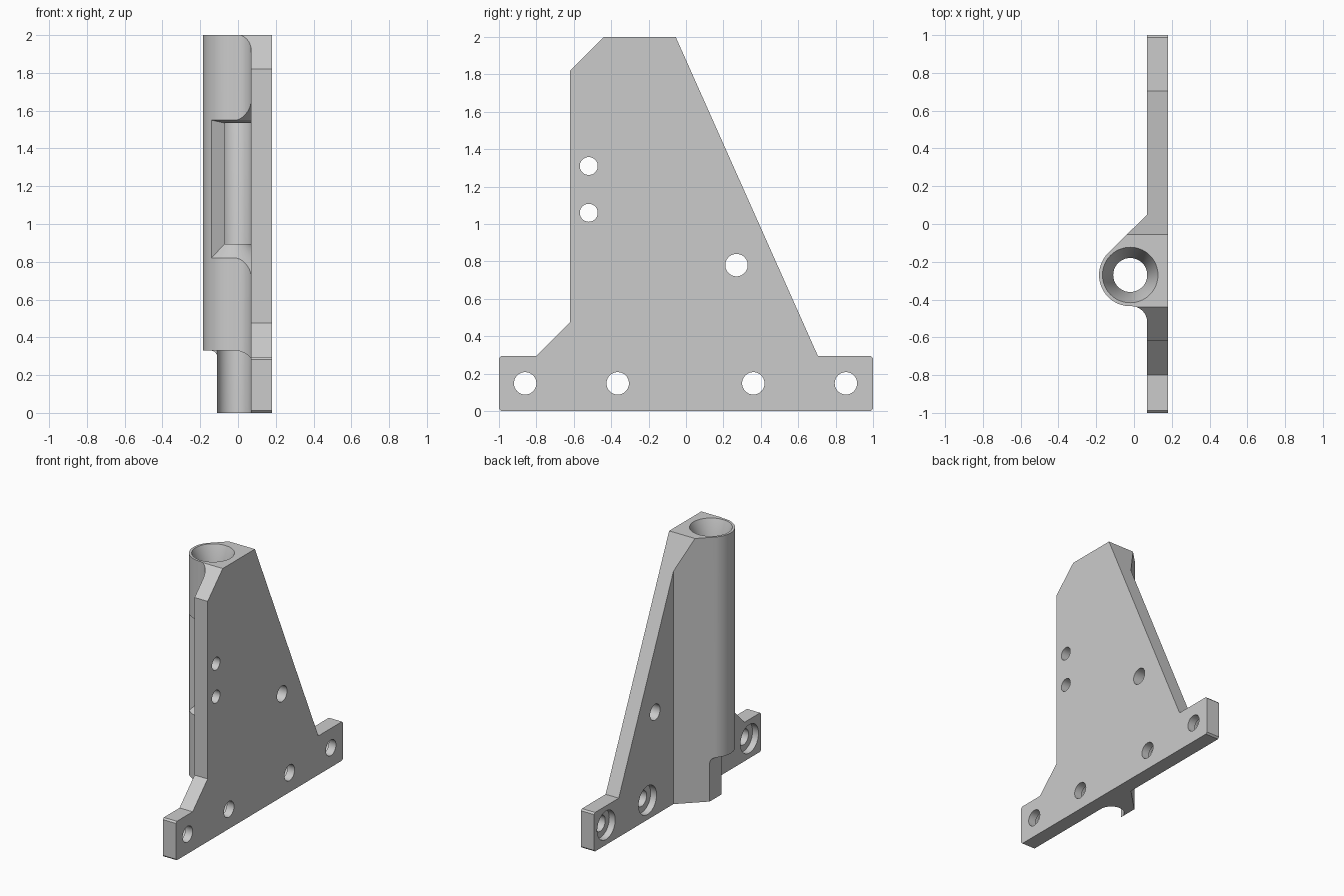
import bpy, bmesh
from math import pi, sin, cos, radians

if "Cube" in bpy.data.objects:
    bpy.data.objects.remove(bpy.data.objects["Cube"], do_unlink=True)

grey = bpy.data.materials.new("light_grey")
grey.use_nodes = True
COLOUR = (0.6, 0.6, 0.6, 1)
grey.diffuse_color = COLOUR
grey.node_tree.nodes["Principled BSDF"].inputs["Base Color"].default_value = COLOUR

# Axis maps: local (a, b, along) to world
MAPS = {"x": lambda a, b, t: (t, a, b),
        "y": lambda a, b, t: (a, t, b),
        "z": lambda a, b, t: (a, b, t)}


def loft(name, rings, axis):
    """Solid through matching rings, each given as (points, position on axis)."""
    bm = bmesh.new()
    loops = [[bm.verts.new(MAPS[axis](a, b, t)) for a, b in pts] for pts, t in rings]
    bm.faces.new(loops[0])
    bm.faces.new(loops[-1])
    n = len(loops[0])
    for low, high in zip(loops, loops[1:]):
        for i in range(n):
            j = (i + 1) % n
            bm.faces.new((low[i], low[j], high[j], high[i]))
    bmesh.ops.recalc_face_normals(bm, faces=bm.faces)
    mesh = bpy.data.meshes.new(name)
    bm.to_mesh(mesh)
    bm.free()
    mesh.materials.append(grey)
    ob = bpy.data.objects.new(name, mesh)
    bpy.context.collection.objects.link(ob)
    return ob


def prism(name, pts, axis, lo, hi):
    return loft(name, [(pts, lo), (pts, hi)], axis)


def arc(cx, cy, r, start, end, n):
    angles = [radians(start + (end - start) * i / n) for i in range(n + 1)]
    return [(cx + r * cos(t), cy + r * sin(t)) for t in angles]


def turned(name, centre, profile, axis, n=64):
    """Round solid from (radius, position) pairs."""
    return loft(name, [(arc(*centre, r, 0, 360, n)[:-1], t) for r, t in profile], axis)


def boolean(ob, tool, operation):
    mod = ob.modifiers.new(operation, "BOOLEAN")
    mod.operation, mod.solver, mod.object = operation, "EXACT", tool
    bpy.context.view_layer.objects.active = ob
    bpy.ops.object.modifier_apply(modifier=mod.name)
    bpy.data.objects.remove(tool, do_unlink=True)


# Plate outline in y and z, with small softened foot corners
c = 0.012
outline = [(-1 + c, 0), (1 - c, 0), (1, c), (1, 0.295 - c), (1 - c, 0.295),
           (0.705, 0.295), (-0.055, 2), (-0.44, 2), (-0.62, 1.82), (-0.62, 0.475),
           (-0.8, 0.295), (-1 + c, 0.295), (-1, 0.295 - c), (-1, c)]
bracket = prism("bracket", outline, "x", 0.07, 0.18)

# Tube column: slanted web, round wall, fillet into the plate
AXIS = (-0.02, -0.27)
section = ([(0.1, 0.08)] + arc(*AXIS, 0.165, 135, 270, 32)
           + arc(-0.015, -0.52, 0.085, 90, 0, 12) + [(0.1, -0.52)])
column = prism("column", section, "z", 0, 2)
boolean(column, prism("envelope", outline, "x", -0.4, 0.4), "INTERSECT")
boolean(bracket, column, "UNION")

# Side window with conical ends, limited to the front of a slanted plane
window = turned("window", AXIS, [(0.3, 0.685), (0.09, 0.895), (0.09, 1.53),
                                 (0.165, 1.55), (0.3, 1.69)], "z")
bpy.data.objects.remove(window, do_unlink=True)
window = turned("window", AXIS, [(0.02, 0.965), (0.3, 0.685), (0.3, 1.69),
                                 (0.165, 1.55), (0.02, 1.52)], "z")
front_half = [(-0.4, -0.523), (0.07, -0.27), (0.07, -0.8), (-0.4, -0.8)]
boolean(window, prism("front_half", front_half, "z", 0.5, 1.9), "INTERSECT")
boolean(bracket, window, "DIFFERENCE")

# Clearance at the foot of the tube
foot = [(-0.4, -0.1), (0.07, -0.1), (0.07, 0.29), (0.04, 0.315), (0, 0.33), (-0.4, 0.33)]
boolean(bracket, prism("foot_front", foot, "y", -0.8, -0.27), "DIFFERENCE")
side = [(-0.4, -0.1), (-0.11, -0.1)] + arc(-0.145, 0.295, 0.035, 0, 90, 8) + [(-0.4, 0.33)]
boolean(bracket, prism("foot_side", side, "y", -0.8, 0.3), "DIFFERENCE")

# Bore with a funnel mouth
bore = [(0.09, -0.1), (0.09, 1.85), (0.147, 2), (0.147, 2.1)]
boolean(bracket, turned("bore", AXIS, bore, "z"), "DIFFERENCE")

# Counterbored foot holes
for y in (-0.86, -0.365, 0.36, 0.855):
    steps = [(0.108, 0.0), (0.108, 0.12), (0.06, 0.12), (0.06, 0.3)]
    boolean(bracket, turned("foot_hole", (y, 0.148), steps, "x", 40), "DIFFERENCE")

# Plain holes
for y, z, r in ((0.27, 0.78, 0.06), (-0.52, 1.31, 0.048), (-0.52, 1.06, 0.048)):
    boolean(bracket, turned("hole", (y, z), [(r, -0.1), (r, 0.3)], "x", 40), "DIFFERENCE")

# Smooth the round walls and keep edges sharp
bpy.ops.object.select_all(action="DESELECT")
bracket.select_set(True)
bpy.context.view_layer.objects.active = bracket
bpy.ops.object.shade_smooth_by_angle(angle=radians(25))
